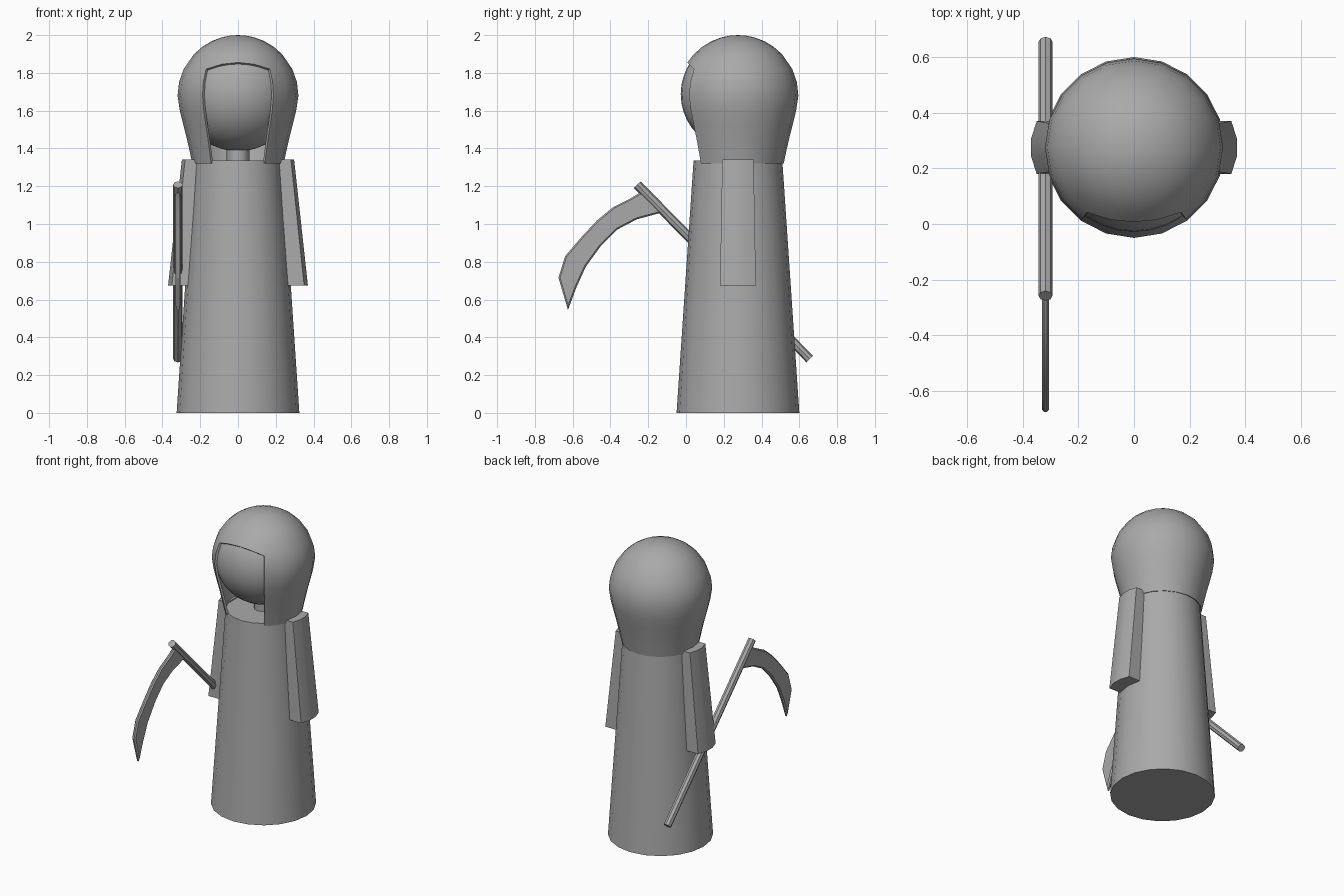
import bpy, bmesh, math
from mathutils import Vector

cube = bpy.data.objects.get("Cube")
if cube:
    bpy.data.objects.remove(cube, do_unlink=True)

grey = bpy.data.materials.new("plain grey")
grey.use_nodes = True
COLOUR = (0.4, 0.4, 0.4, 1)
grey.diffuse_color = COLOUR
grey.node_tree.nodes["Principled BSDF"].inputs["Base Color"].default_value = COLOUR

SEGMENTS = 20
CENTRE_Y = 0.275


def finish(bm, name, thickness=0, angle=32):
    """Turn a bmesh into a shaded object, optionally as a shell."""
    mesh = bpy.data.meshes.new(name)
    bm.to_mesh(mesh)
    bm.free()
    mesh.materials.append(grey)
    obj = bpy.data.objects.new(name, mesh)
    bpy.context.collection.objects.link(obj)
    bpy.ops.object.select_all(action="DESELECT")
    obj.select_set(True)
    bpy.context.view_layer.objects.active = obj
    if thickness:
        shell = obj.modifiers.new("shell", "SOLIDIFY")
        shell.thickness = thickness
        shell.offset = -1
        bpy.ops.object.modifier_apply(modifier=shell.name)
    bpy.ops.object.shade_smooth_by_angle(angle=math.radians(angle))
    return obj


def rod(name, start, end, r1, r2, sides):
    """Capped cone or cylinder between two points."""
    start, end = Vector(start), Vector(end)
    axis = end - start
    bm = bmesh.new()
    bmesh.ops.create_cone(bm, cap_ends=True, segments=sides, radius1=r1,
                          radius2=r2, depth=axis.length)
    bm.transform(axis.to_track_quat("Z", "Y").to_matrix().to_4x4())
    bmesh.ops.translate(bm, verts=bm.verts, vec=(start + end) / 2)
    return finish(bm, name)


def loft(bm, lower, upper):
    """Closed prism between two matching outlines."""
    a = [bm.verts.new(p) for p in lower]
    b = [bm.verts.new(p) for p in upper]
    n = len(a)
    for i in range(n):
        j = (i + 1) % n
        bm.faces.new((a[i], a[j], b[j], b[i]))
    bm.faces.new(a[::-1])
    bm.faces.new(b)
    bmesh.ops.recalc_face_normals(bm, faces=bm.faces)


# Robe and neck
rod("robe", (0, CENTRE_Y, 0), (0, CENTRE_Y, 1.335), 0.325, 0.235, SEGMENTS)
rod("neck", (0, CENTRE_Y, 1.33), (0, CENTRE_Y, 1.43), 0.06, 0.06, 12)

# Head, a ball inside the hood
bm = bmesh.new()
bmesh.ops.create_uvsphere(bm, u_segments=32, v_segments=20, radius=0.303)
bmesh.ops.translate(bm, verts=bm.verts, vec=(0, CENTRE_Y, 1.688))
finish(bm, "head")

# Hood: flared collar running into a dome, open at the front
DOME_R, DOME_Z = 0.32, 1.68
collar = [(0.242, 1.32), (0.257, 1.39), (0.273, 1.46), (0.291, 1.53), (0.308, 1.6)]
dome = [(None, DOME_Z + DOME_R * math.sin(math.radians(a)))
        for a in (0, 13, 26, 43, 54, 64, 74, 82)]
BROW = len(collar) + 2
bm = bmesh.new()
rings = []
for level, (radius, z) in enumerate(collar + dome):
    ring = []
    for k in range(SEGMENTS):
        off = min(k, SEGMENTS - k)
        height = z
        if level == BROW and off < 2:      # arched brow edge
            height += 0.035 * (1 - off * off / 4)
        r = radius or math.sqrt(DOME_R ** 2 - (height - DOME_Z) ** 2)
        a = math.tau * k / SEGMENTS - math.pi / 2
        ring.append(bm.verts.new((r * math.cos(a), CENTRE_Y + r * math.sin(a), height)))
    rings.append(ring)
for level in range(len(rings) - 1):
    for k in range(SEGMENTS):
        if level < BROW and (k < 2 or k >= SEGMENTS - 2):
            continue
        j = (k + 1) % SEGMENTS
        low, up = rings[level], rings[level + 1]
        bm.faces.new((low[k], low[j], up[j], up[k]))
crown = bm.verts.new((0, CENTRE_Y, DOME_Z + DOME_R))
for k in range(SEGMENTS):
    bm.faces.new((rings[-1][k], rings[-1][(k + 1) % SEGMENTS], crown))
bmesh.ops.delete(bm, geom=[v for v in bm.verts if not v.link_faces], context="VERTS")
finish(bm, "hood", thickness=0.014)


# Sleeves: tapered slabs with a rounded outer side
def sleeve_outline(side, inner, mid, outer, half, z):
    pts = [(inner, -half), (mid, -half), (outer, -half * 0.33),
           (outer, half * 0.33), (mid, half), (inner, half)]
    return [(side * x, CENTRE_Y + y, z) for x, y in pts]


for name, side in (("left_sleeve", 1), ("right_sleeve", -1)):
    bm = bmesh.new()
    loft(bm, sleeve_outline(side, 0.265, 0.35, 0.37, 0.095, 0.675),
         sleeve_outline(side, 0.215, 0.28, 0.297, 0.083, 1.342))
    finish(bm, name)

# Scythe pole
POLE_X = -0.318
rod("scythe_pole", (POLE_X, -0.258, 1.208), (POLE_X, 0.655, 0.285), 0.025, 0.025, 8)

# Scythe blade: curved plate with thin bevelled edges
back_edge = [(-0.215, 1.165), (-0.245, 1.165), (-0.295, 1.135), (-0.385, 1.09),
             (-0.47, 1.02), (-0.55, 0.935), (-0.64, 0.83), (-0.675, 0.715)]
cutting_edge = [(-0.625, 0.545), (-0.58, 0.665), (-0.53, 0.775), (-0.45, 0.885),
                (-0.365, 0.97), (-0.26, 1.025), (-0.13, 1.06)]
outline = back_edge + cutting_edge
bm = bmesh.new()
loft(bm, [(POLE_X - 0.013, y, z) for y, z in outline],
     [(POLE_X + 0.013, y, z) for y, z in outline])
rims = [e for e in bm.edges if abs(e.verts[0].co.x - e.verts[1].co.x) < 0.001]
bmesh.ops.bevel(bm, geom=rims, offset=0.008, segments=1, affect="EDGES")
finish(bm, "scythe_blade")
